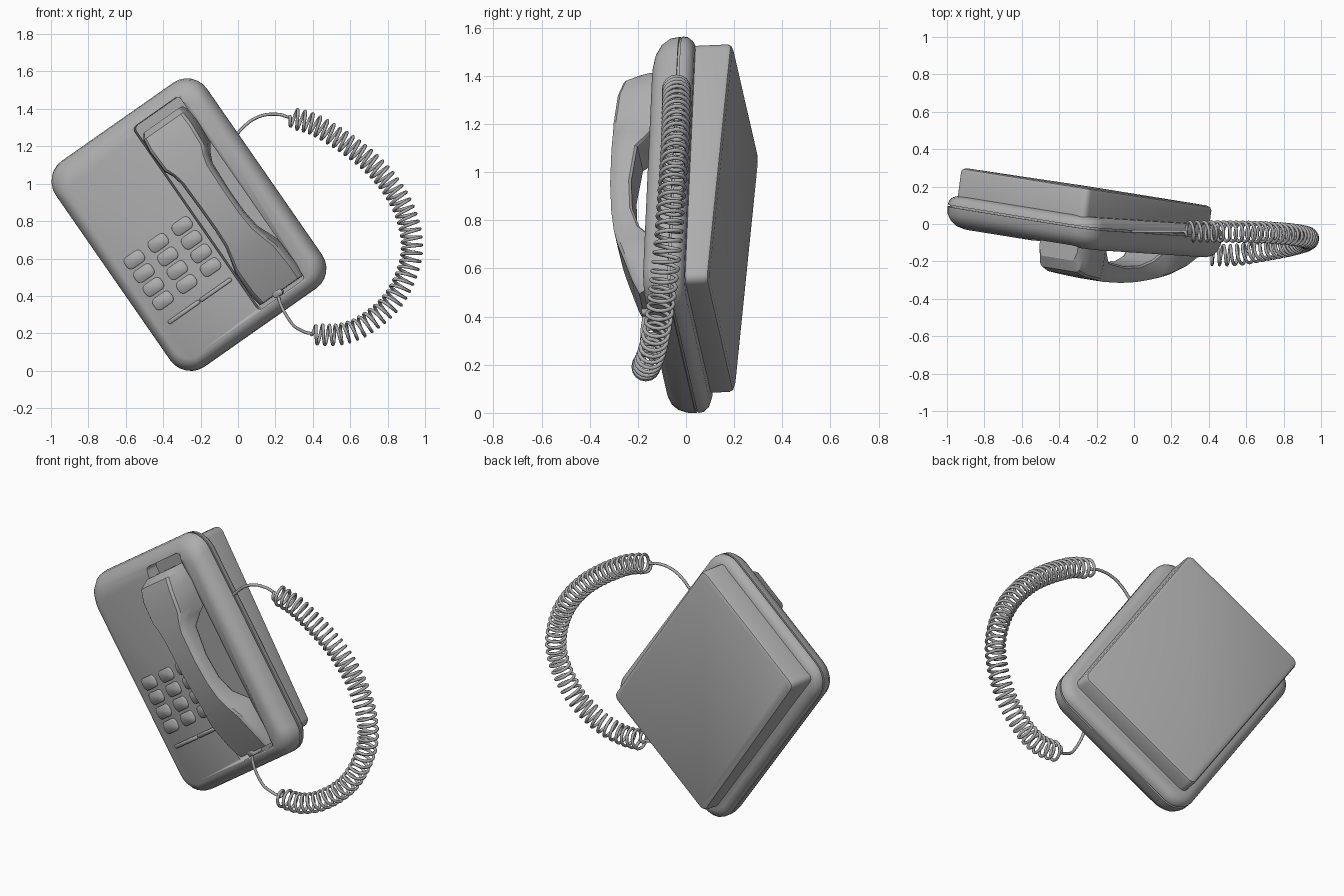
import bpy, bmesh, math
from mathutils import Matrix, Vector

cube = bpy.data.objects.get("Cube")
if cube:
    bpy.data.objects.remove(cube, do_unlink=True)

grey = bpy.data.materials.new("warm_grey_plastic")
grey.use_nodes = True
grey.diffuse_color = (0.42, 0.42, 0.42, 1)
grey.node_tree.nodes["Principled BSDF"].inputs["Base Color"].default_value = (0.42, 0.42, 0.42, 1)

# Tilted frame of the telephone: across, along, outward
across = Vector((0.819, -0.132, 0.574)).normalized()
outward = across.cross(Vector((-0.574, 0.038, 0.819))).normalized()
along = outward.cross(across)
FRAME = Matrix((across, along, outward)).transposed().to_4x4()
FRAME.translation = (-0.262, 0.015, 0.781)


def finish(obj, angle=35):
    obj.data.materials.append(grey)
    bpy.ops.object.select_all(action='DESELECT')
    obj.select_set(True)
    bpy.context.view_layer.objects.active = obj
    bpy.ops.object.shade_smooth_by_angle(angle=math.radians(angle))
    return obj


def loft(name, rings, angle=35):
    """Skin a list of equal rings and cap both ends."""
    bm = bmesh.new()
    loops = [[bm.verts.new(p) for p in ring] for ring in rings]
    for a, b in zip(loops, loops[1:]):
        for i in range(len(a)):
            j = (i + 1) % len(a)
            bm.faces.new((a[i], a[j], b[j], b[i]))
    bm.faces.new(loops[0][::-1])
    bm.faces.new(loops[-1])
    bmesh.ops.recalc_face_normals(bm, faces=bm.faces)
    mesh = bpy.data.meshes.new(name)
    bm.to_mesh(mesh)
    bm.free()
    obj = bpy.data.objects.new(name, mesh)
    bpy.context.collection.objects.link(obj)
    obj.matrix_world = FRAME
    return finish(obj, angle)


def rounded(x0, x1, y0, y1, r, height, steps=6):
    """Rounded rectangle ring; height is a number or a function of y."""
    pts = []
    corners = ((x1 - r, y1 - r), (x0 + r, y1 - r), (x0 + r, y0 + r), (x1 - r, y0 + r))
    for k, (cx, cy) in enumerate(corners):
        for s in range(steps + 1):
            a = math.pi / 2 * (k + s / steps)
            x, y = cx + r * math.cos(a), cy + r * math.sin(a)
            pts.append((x, y, height(y) if callable(height) else height))
    return pts


def slab(name, cx, cy, w, h, r, low, high, edge=0.004):
    def ring(inset, z):
        return rounded(cx - w / 2 + inset, cx + w / 2 - inset, cy - h / 2 + inset,
                       cy + h / 2 - inset, r - inset, z, 4)
    return loft(name, [ring(0, low), ring(0, high - edge), ring(edge, high)], 50)


# Front housing with rounded rim and a seam groove: height, inset, extra inset at the top
layers = [(-0.058, 0.045, 0), (-0.045, 0.018, 0), (-0.025, 0.003, 0), (-0.005, 0, 0),
          (-0.005, 0.01, 0), (0.005, 0.01, 0), (0.005, 0, 0), (0.045, 0.003, 0.003),
          (0.08, 0.015, 0.015), (0.105, 0.035, 0.035), (0.117, 0.06, 0.06)]
housing = loft("front_housing", [
    rounded(-0.497 + i, 0.497 - i, -0.67 + i, 0.67 - i - t, 0.13 - i * 0.6, z)
    for z, i, t in layers])

# Cradle recess
cutter = slab("cradle_cutter", 0.212, -0.002, 0.305, 1.19, 0.025, 0.035, 0.3)
cut = housing.modifiers.new("cradle", 'BOOLEAN')
cut.operation = 'DIFFERENCE'
cut.object = cutter
cut.solver = 'EXACT'
bpy.context.view_layer.objects.active = housing
bpy.ops.object.modifier_apply(modifier="cradle")
bpy.data.objects.remove(cutter, do_unlink=True)


# Wedge shaped back box, deeper towards the top
def back(offset):
    return lambda y: -0.183 - 0.047 * y + offset


def back_ring(inset, height):
    return rounded(-0.425 + inset, 0.425 - inset, -0.575 + inset, 0.625 - inset, 0.035, height, 4)


loft("back_box", [back_ring(0, -0.04), back_ring(0, back(0.022)),
                  back_ring(0.006, back(0.007)), back_ring(0.02, back(0))])

# Handset: position along, half width, underside, front
stations = [(0.535, 0.125, 0.07, 0.19), (0.50, 0.142, 0.06, 0.25), (0.43, 0.15, 0.05, 0.272),
            (0.30, 0.142, 0.055, 0.285), (0.25, 0.115, 0.12, 0.29), (0.19, 0.098, 0.185, 0.295),
            (0.02, 0.092, 0.205, 0.295), (-0.12, 0.092, 0.195, 0.285), (-0.22, 0.10, 0.16, 0.27),
            (-0.30, 0.125, 0.09, 0.25), (-0.36, 0.145, 0.055, 0.23), (-0.50, 0.15, 0.05, 0.18),
            (-0.575, 0.142, 0.05, 0.145)]
rings = []
for y, w, low, high in stations:
    side = [(w * 0.92, low), (w, low + 0.01), (w, low + 0.6 * (high - low)),
            (w * 0.9, high - 0.012), (w * 0.8, high)]
    outline = side + [(-x, z) for x, z in reversed(side)]
    rings.append([(0.222 + x, y, z) for x, z in outline])
loft("handset", rings, 28)

# Keypad and label bar
for row in range(4):
    for col in range(3):
        slab(f"key_{row + 1}_{col + 1}", -0.333 + 0.157 * col, 0.01 - 0.089 * row,
             0.112, 0.072, 0.026, 0.1, 0.128)
for n, x in enumerate((-0.275, -0.065)):
    slab(f"label_bar_{n + 1}", x, -0.372, 0.205, 0.022, 0.01, 0.1, 0.13)
slab("cord_plug", 0.2, -0.57, 0.055, 0.05, 0.012, 0.085, 0.15)

# Cord: guide path with straight leads at both ends and a coil between
guide = [Vector(p) for p in (
    (-0.03, -0.04, 1.24), (0.06, -0.04, 1.33), (0.14, -0.04, 1.367), (0.22, -0.04, 1.37),
    (0.27, -0.04, 1.355), (0.44, -0.04, 1.30), (0.70, -0.045, 1.12), (0.87, -0.06, 0.90),
    (0.93, -0.08, 0.65), (0.85, -0.11, 0.41), (0.70, -0.14, 0.26), (0.545, -0.165, 0.195),
    (0.39, -0.165, 0.20), (0.34, -0.17, 0.215), (0.29, -0.18, 0.25), (0.23, -0.18, 0.35),
    (0.205, -0.16, 0.45))]
first, last, turns = 4, 12, 47


def guide_point(t):
    i = min(int(t), len(guide) - 2)
    f = t - i
    a, b, c, d = (guide[max(0, min(len(guide) - 1, i + k))] for k in (-1, 0, 1, 2))
    return 0.5 * (2 * b + (c - a) * f + (2 * a - 5 * b + 4 * c - d) * f ** 2
                  + (3 * b - a - 3 * c + d) * f ** 3)


# Even spacing along the coiled stretch
fine = [first + (last - first) * k / 400 for k in range(401)]
lengths = [0.0]
for a, b in zip(fine, fine[1:]):
    lengths.append(lengths[-1] + (guide_point(b) - guide_point(a)).length)

path = [guide_point(k / 5) for k in range(first * 5)]
count, k = turns * 16, 0
for s in range(count + 1):
    target = lengths[-1] * s / count
    while k < 399 and lengths[k + 1] < target:
        k += 1
    t = fine[k] + (target - lengths[k]) / (lengths[k + 1] - lengths[k]) * (fine[1] - fine[0])
    tangent = (guide_point(t + 0.01) - guide_point(t - 0.01)).normalized()
    n1 = tangent.cross(Vector((0, 1, 0))).normalized()
    n2 = tangent.cross(n1)
    radius = 0.052 * min(1, s / 10, (count - s) / 10)
    a = 2 * math.pi * s / 16
    path.append(guide_point(t) + radius * (n1 * math.cos(a) + n2 * math.sin(a)))
path += [guide_point(last + k / 5) for k in range(1, (len(guide) - 1 - last) * 5 + 1)]

curve = bpy.data.curves.new("coiled_cord", 'CURVE')
curve.dimensions = '3D'
curve.bevel_depth = 0.0085
curve.bevel_resolution = 2
curve.use_fill_caps = True
spline = curve.splines.new('POLY')
spline.points.add(len(path) - 1)
for point, co in zip(spline.points, path):
    point.co = (*co, 1)
cord = bpy.data.objects.new("coiled_cord", curve)
bpy.context.collection.objects.link(cord)
cord.data.materials.append(grey)
spline.use_smooth = True
